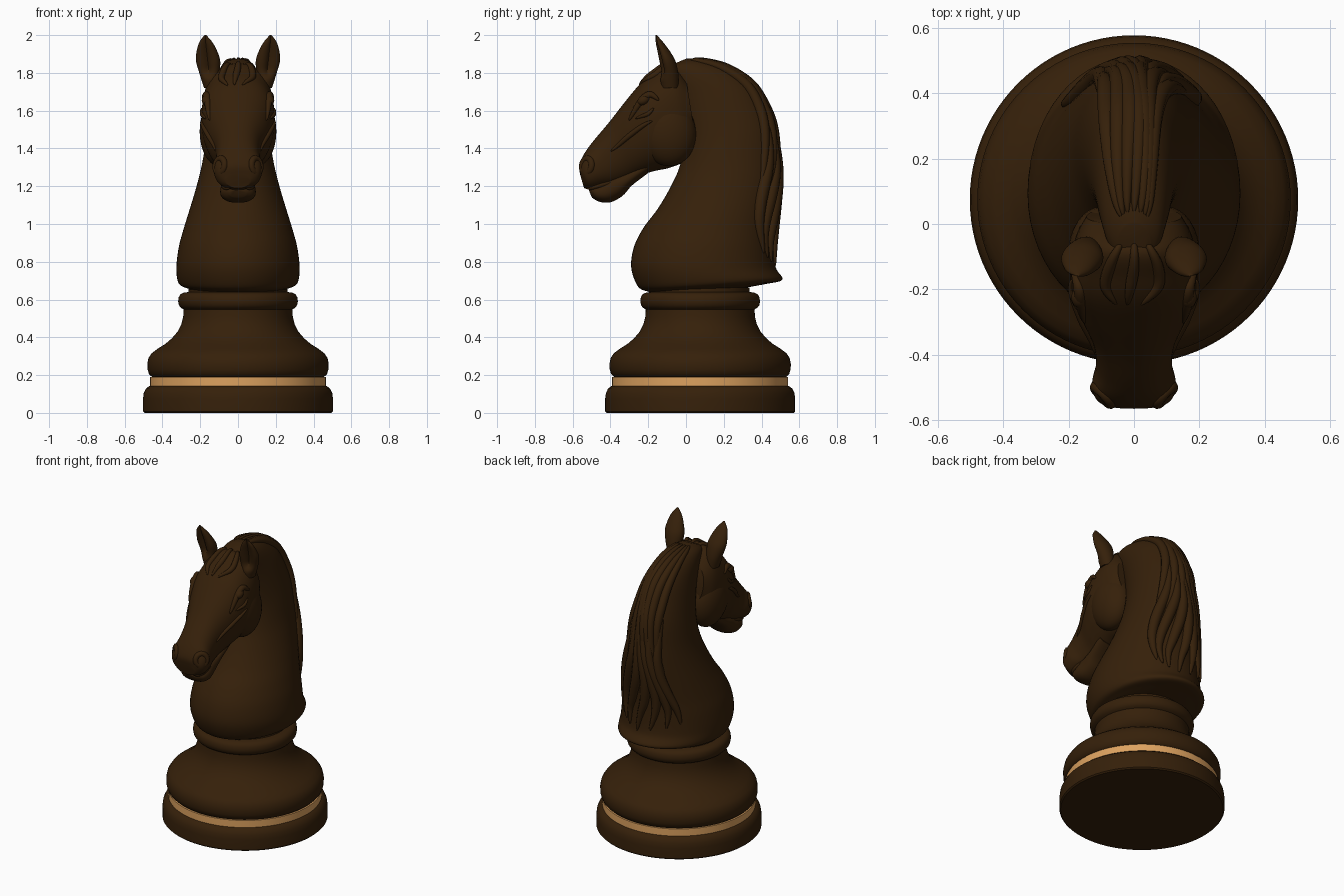
import bpy, bmesh, math
from mathutils import Vector, Matrix

if "Cube" in bpy.data.objects:
    bpy.data.objects.remove(bpy.data.objects["Cube"])


def material(name, rgb):
    m = bpy.data.materials.new(name)
    m.diffuse_color = (*rgb, 1)
    m.use_nodes = True
    m.node_tree.nodes["Principled BSDF"].inputs["Base Color"].default_value = m.diffuse_color
    return m


DARK = material("dark walnut", (0.036, 0.0145, 0.003))
LIGHT = material("light maple", (0.72, 0.36, 0.115))


def finish(bm, name, mat=DARK, angle=40):
    bmesh.ops.recalc_face_normals(bm, faces=bm.faces[:])
    me = bpy.data.meshes.new(name)
    bm.to_mesh(me)
    bm.free()
    ob = bpy.data.objects.new(name, me)
    bpy.context.collection.objects.link(ob)
    me.materials.append(mat)
    bpy.ops.object.select_all(action='DESELECT')
    ob.select_set(True)
    bpy.context.view_layer.objects.active = ob
    bpy.ops.object.shade_smooth_by_angle(angle=math.radians(angle))
    return ob


def add_rings(bm, rings):
    """Bridge rings of points into a closed skin."""
    vs = [[bm.verts.new(p) for p in r] for r in rings]
    n = len(vs[0])
    for a, b in zip(vs, vs[1:]):
        for i in range(n):
            bm.faces.new((a[i], a[(i + 1) % n], b[(i + 1) % n], b[i]))
    bm.faces.new(vs[0])
    bm.faces.new(vs[-1])


def lathe(name, profile, mat=DARK, n=96, cy=0.075):
    bm = bmesh.new()
    add_rings(bm, [[(r * math.cos(k * math.tau / n), cy + r * math.sin(k * math.tau / n), z)
                    for k in range(n)] for r, z in profile])
    return finish(bm, name, mat)


def spline(rows, u):
    """Catmull-Rom value of a list of tuples at position u."""
    last = len(rows) - 1
    u = min(max(u, 0), last)
    i = min(int(u), last - 1)
    t = u - i
    a, b, c, d = (rows[min(max(j, 0), last)] for j in (i - 1, i, i + 1, i + 2))
    return [0.5 * (2 * q + (r - p) * t + (2 * p - 5 * q + 4 * r - s) * t * t
                   + (3 * q - p - 3 * r + s) * t ** 3) for p, q, r, s in zip(a, b, c, d)]


def surface(rows, power=1.0, taper=0.0):
    """Rows: y,z at angle 180; y,z at angle 0; half width. Returns point(u, degrees)."""
    def point(u, deg):
        y1, z1, y0, z0, w = spline(rows, u)
        c, s = math.cos(math.radians(deg)), math.sin(math.radians(deg))
        cc = math.copysign(abs(c) ** power, c)
        ss = math.copysign(abs(s) ** power, s)
        return Vector((w * ss * (1 + taper * c), (y0 + y1) / 2 + cc * (y0 - y1) / 2,
                       (z0 + z1) / 2 + cc * (z0 - z1) / 2))
    return point


def loft(name, rows, power=1.0, taper=0.0, sub=6, n=56):
    p = surface(rows, power, taper)
    bm = bmesh.new()
    add_rings(bm, [[p(k / sub, i * 360 / n) for i in range(n)]
                   for k in range((len(rows) - 1) * sub + 1)])
    finish(bm, name)
    return p


def add_strand(bm, p, path, r, steps=30, n=10):
    """Tapered tube lying on surface p, path is (u, degrees) points."""
    pts = [p(*spline(path, t / steps * (len(path) - 1))) for t in range(steps + 1)]
    rings = []
    for i, c in enumerate(pts):
        tan = (pts[min(i + 1, steps)] - pts[max(i - 1, 0)]).normalized()
        a = tan.cross(Vector((1, 0.05, 0.02))).normalized()
        b = tan.cross(a)
        rad = r * math.sin(math.pi * (0.02 + 0.96 * i / steps)) ** 0.7
        rings.append([c + rad * (a * math.cos(k * math.tau / n) + b * math.sin(k * math.tau / n))
                      for k in range(n)])
    add_rings(bm, rings)


def ellipsoid(name, loc, size, tilt=0):
    bm = bmesh.new()
    m = Matrix.Translation(loc) @ Matrix.Rotation(tilt, 4, 'X') @ Matrix.Diagonal((*size, 1))
    bmesh.ops.create_uvsphere(bm, u_segments=32, v_segments=20, radius=1, matrix=m)
    return finish(bm, name)


def ring(name, loc, normal, rx, ry, r, n=32, k=10):
    bm = bmesh.new()
    m = Matrix.Translation(loc) @ Vector(normal).to_track_quat('Z', 'Y').to_matrix().to_4x4()
    vs = []
    for i in range(n):
        a = i * math.tau / n
        vs.append([bm.verts.new(m @ Vector(((rx + r * math.cos(b)) * math.cos(a),
                                            (ry + r * math.cos(b)) * math.sin(a), r * math.sin(b))))
                   for b in (j * math.tau / k for j in range(k))])
    for i in range(n):
        for j in range(k):
            bm.faces.new((vs[i][j], vs[(i + 1) % n][j], vs[(i + 1) % n][(j + 1) % k], vs[i][(j + 1) % k]))
    return finish(bm, name)


# Turned base and inlaid band
lathe("foot", [(.495, 0), (.503, .008), (.503, .075), (.499, .105), (.488, .128), (.47, .142), (.45, .145)])
lathe("inlay_band", [(.44, .142), (.466, .142), (.466, .190), (.44, .190)], LIGHT)
lathe("pedestal", [(.43, .188), (.455, .19), (.471, .205), (.479, .23), (.48, .26), (.474, .29), (.458, .315),
                   (.425, .34), (.385, .365), (.35, .395), (.32, .43), (.3, .47), (.29, .51), (.288, .548),
                   (.302, .556), (.313, .57), (.317, .59), (.314, .612), (.305, .628), (.288, .636),
                   (.262, .64), (.26, .665)])

# Neck, tilted slices from the shoulder up to the poll
neck = loft("neck", [
    (-.15, .635, .24, .65, .21), (-.20, .642, .42, .682, .27), (-.255, .67, .51, .706, .315),
    (-.29, .77, .475, .77, .326), (-.275, .88, .465, .88, .313), (-.225, .98, .465, .98, .286),
    (-.15, 1.08, .475, 1.10, .252), (-.085, 1.19, .485, 1.22, .218), (-.035, 1.30, .485, 1.34, .19),
    (-.01, 1.42, .465, 1.50, .167), (-.02, 1.54, .42, 1.62, .147), (-.05, 1.65, .345, 1.74, .127),
    (-.09, 1.74, .215, 1.83, .108), (-.12, 1.80, .08, 1.87, .085), (-.13, 1.82, .0, 1.875, .05)])

# Head, slices from the poll to the nose
head = loft("head", [
    (.0, 1.77, .05, 1.46, .145), (-.08, 1.85, .005, 1.345, .178), (-.17, 1.80, -.08, 1.30, .192),
    (-.24, 1.745, -.17, 1.28, .19), (-.32, 1.65, -.25, 1.255, .16), (-.41, 1.535, -.31, 1.23, .124),
    (-.49, 1.44, -.365, 1.21, .116), (-.54, 1.37, -.43, 1.195, .128), (-.565, 1.31, -.495, 1.18, .112),
    (-.56, 1.26, -.54, 1.19, .065)], .88, -.08)
loft("lower_jaw", [
    (-.22, 1.34, -.20, 1.27, .095), (-.32, 1.28, -.285, 1.205, .09), (-.41, 1.25, -.335, 1.15, .09),
    (-.465, 1.22, -.40, 1.115, .094), (-.505, 1.20, -.46, 1.118, .082), (-.515, 1.18, -.498, 1.14, .045)], .9)

# Mane locks flowing down the crest, wider towards the shoulder
bm = bmesh.new()
for k in range(-3, 4):
    for part, (u0, u1) in enumerate(((13.4, 6.8), (9.5, 3.1 + 0.2 * abs(k)))):
        path = []
        for i in range(7):
            t = i / 6
            spread = 12 if part else 11 + 2 * t
            path.append((u0 + (u1 - u0) * t, k * spread + 7 * math.sin(5.5 * t + k * 0.9 + part * 2)))
        add_strand(bm, neck, path, .034 if part else .029, 40)
finish(bm, "mane", angle=60)

# Forelock between the ears
bm = bmesh.new()
for a in (-1, 0, 1):
    add_strand(bm, head, [(.6, 180 + 8 * a), (1.5, 180 + 18 * a), (2.3, 182 + 20 * a), (3.1, 184 + 9 * a)], .018)
finish(bm, "forelock", angle=60)

for side, s in (("left", -1), ("right", 1)):
    # Cheek and eye
    ellipsoid("cheek_" + side, (s * .10, -.10, 1.49), (.103, .152, .185), .2)
    ellipsoid("eye_" + side, (s * .166, -.225, 1.655), (.026, .034, .025), .5)

    # Brow, lower lid, cheekbone and upper lip ridges
    bm = bmesh.new()
    add_strand(bm, head, [(2.0, s * 112), (2.5, s * 126), (3.2, s * 126), (4.0, s * 116)], .02)
    add_strand(bm, head, [(2.4, s * 106), (2.9, s * 103), (3.6, s * 109)], .011)
    add_strand(bm, head, [(2.6, s * 93), (4.0, s * 95), (5.4, s * 99)], .014)
    add_strand(bm, head, [(5.6, s * 40), (6.6, s * 35), (7.6, s * 38), (8.6, s * 30)], .014)
    finish(bm, "face_ridges_" + side, angle=60)

    # Flared nostril
    ring("nostril_" + side, (s * .094, -.524, 1.308), (s * .72, -.68, .12), .034, .038, .018)

    # Ear, a tapering leaf hollowed towards the front
    rows = [(.14, -.085, 1.72, .04, .045), (.15, -.09, 1.79, .052, .05), (.158, -.105, 1.86, .064, .05),
            (.164, -.122, 1.91, .056, .04), (.17, -.143, 1.96, .036, .024), (.173, -.158, 2.0, .005, .004)]
    bm = bmesh.new()
    rings = []
    for j in range(31):
        x, y, z, rx, ry = spline(rows, j / 6)
        hollow = .85 * min(1, max(0, (z - 1.77) / .05))
        ring_pts = []
        for i in range(32):
            a = i * math.tau / 32
            f = 1 - hollow * max(0, math.cos(a + math.radians(75))) ** 4
            ring_pts.append((s * (x + rx * f * math.cos(a)), y + ry * f * math.sin(a), z))
        rings.append(ring_pts)
    add_rings(bm, rings)
    finish(bm, "ear_" + side, angle=60)
